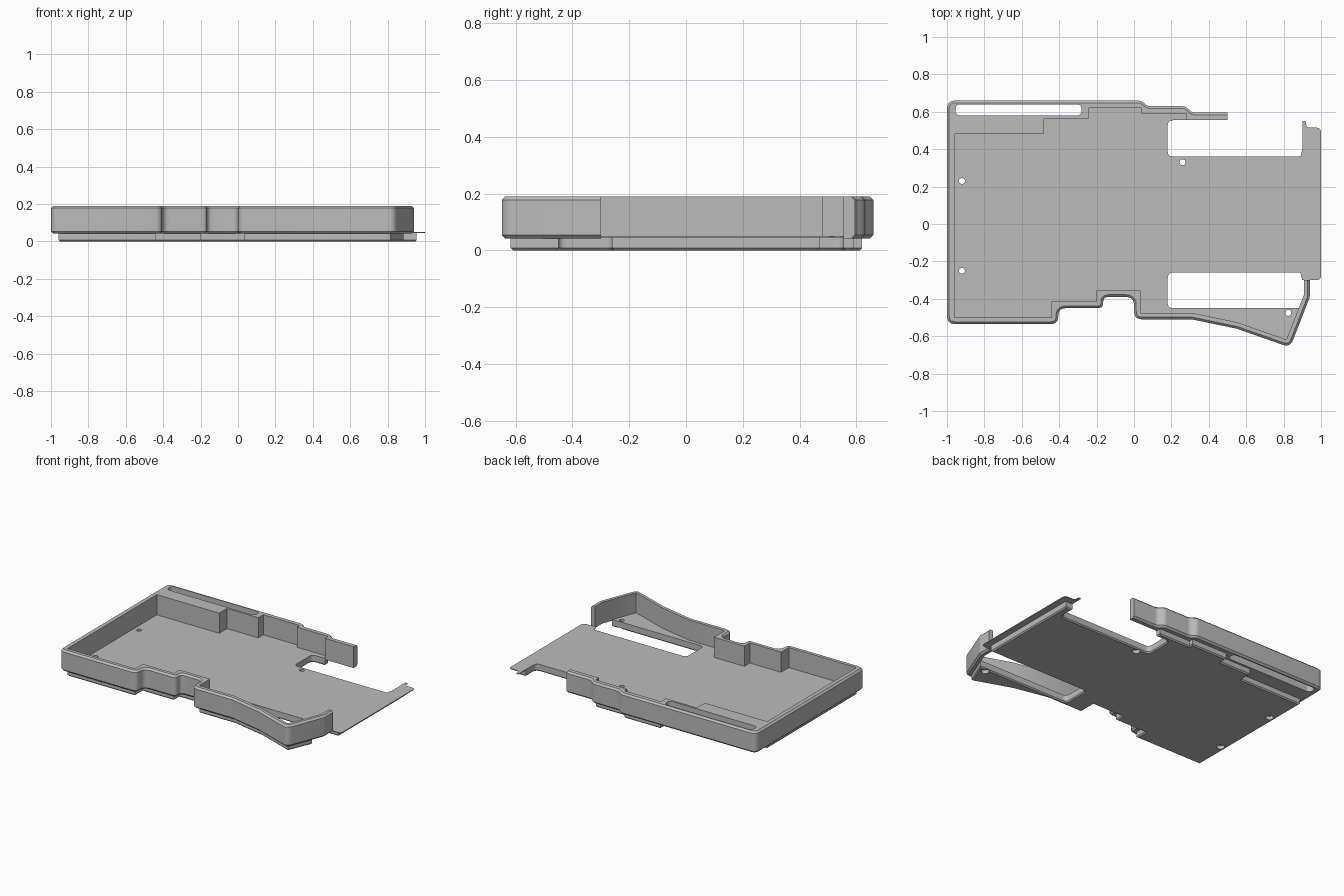
import bpy, bmesh, math
from mathutils import Vector

cube = bpy.data.objects.get("Cube")
if cube:
    bpy.data.objects.remove(cube)

grey = bpy.data.materials.new("matte grey")
grey.use_nodes = True
grey.diffuse_color = (0.5, 0.5, 0.5, 1)
grey.node_tree.nodes["Principled BSDF"].inputs["Base Color"].default_value = (0.5, 0.5, 0.5, 1)

WALL_BOTTOM, WALL_TOP, FLOOR = 0.042, 0.19, 0.05


def fillet(path, radius, closed=False, steps=5):
    """Round the corners of a path; the ends of an open path stay put."""
    out, n = [], len(path)
    for i in range(n):
        p = Vector(path[i])
        if not closed and i in (0, n - 1):
            out.append(p)
            continue
        a, b = Vector(path[i - 1]) - p, Vector(path[(i + 1) % n]) - p
        half = a.angle(b) / 2
        cut = min(radius / math.tan(half), a.length * 0.48, b.length * 0.48)
        start, end = p + a.normalized() * cut, p + b.normalized() * cut
        for k in range(steps + 1):
            t = k / steps
            out.append(start * (1 - t) ** 2 + p * 2 * t * (1 - t) + end * t * t)
    return out


def prism(name, path, z0, z1, chamfer=0, bevel_count=0, top=True, bottom=True):
    """Extrude an outline; chamfer its first bevel_count rim edges."""
    bm = bmesh.new()
    n = len(path)
    low, high = [[bm.verts.new((p[0], p[1], z)) for p in path] for z in (z0, z1)]
    bm.faces.new(low[::-1])
    bm.faces.new(high)
    for i in range(n):
        j = (i + 1) % n
        bm.faces.new((low[i], low[j], high[j], high[i]))
    bmesh.ops.recalc_face_normals(bm, faces=bm.faces)
    if chamfer:
        rims = [r for r, on in ((low, bottom), (high, top)) if on]
        edges = [bm.edges.get((r[i], r[(i + 1) % n])) for r in rims for i in range(bevel_count)]
        bmesh.ops.bevel(bm, geom=edges, offset=chamfer, segments=1,
                        affect='EDGES', clamp_overlap=True)
    mesh = bpy.data.meshes.new(name)
    bm.to_mesh(mesh)
    bm.free()
    mesh.materials.append(grey)
    obj = bpy.data.objects.new(name, mesh)
    bpy.context.collection.objects.link(obj)
    return obj


def circle(x, y, r, n=24):
    return [(x + r * math.cos(math.tau * i / n), y + r * math.sin(math.tau * i / n)) for i in range(n)]


def cut(target, name, path, z0, z1):
    cutter = prism(name, path, z0, z1)
    cutter.hide_render = True
    cutter.hide_viewport = True
    cutter.display_type = 'WIRE'
    mod = target.modifiers.new(name, 'BOOLEAN')
    mod.operation, mod.solver, mod.object = 'DIFFERENCE', 'EXACT', cutter


def smooth(obj):
    bpy.ops.object.select_all(action='DESELECT')
    obj.select_set(True)
    bpy.context.view_layer.objects.active = obj
    bpy.ops.object.shade_smooth_by_angle(angle=math.radians(25))


# Outer outline, from the back end round to the front end
outer = [(.5, .595), (.31, .595), (.275, .63), (.075, .63), (.035, .66), (-1, .66),
         (-1, -.535), (-.405, -.535), (-.405, -.45), (-.165, -.45), (-.165, -.39),
         (0, -.39), (0, -.51), (.31, -.51), (.55, -.56), (.835, -.66), (.94, -.39), (.94, -.3)]

# Pocket outline, back part and front part
pocket_back = [(.28, .555), (.28, .59), (.04, .59), (.04, .62), (-.24, .62),
               (-.24, .565), (-.48, .565), (-.48, .48), (-.96, .48)]
pocket_front = [(-.96, -.5), (-.44, -.5), (-.44, -.415), (-.2, -.415), (-.2, -.355),
                (.035, -.355), (.035, -.475), (.31, -.475), (.55, -.525), (.815, -.618)]
pocket = pocket_back + pocket_front

# Perimeter wall with the wide ledge at the back
rounded = fillet(outer, 0.045)
inner = pocket[::-1]
wall = prism("perimeter_wall", rounded + [(.908, -.3), (.908, -.38)] + inner + [(.5, .555)],
             WALL_BOTTOM, WALL_TOP, 0.012, len(rounded) - 1)
slot = fillet([(-.955, .58), (-.28, .58), (-.28, .64), (-.955, .64)], 0.03, closed=True)
cut(wall, "ledge_slot_cutter", slot, -0.1, 0.4)
smooth(wall)

# Floor slab, following the pocket and stepping round both windows
window_back = fillet([(.9, .47), (.9, .36), (.18, .36), (.18, .555), (.28, .555)], 0.03)
window_front = fillet([(.885, -.45), (.18, -.45), (.18, -.26), (.955, -.26)], 0.03)
floor_path = window_back + pocket_back[1:] + pocket_front + window_front + [(.955, .47)]
floor = prism("floor_slab", floor_path, 0, FLOOR, 0.008, len(floor_path), top=False)
for i, (x, y) in enumerate([(-.92, .23), (-.92, -.25), (.26, .33), (.825, -.475)]):
    cut(floor, f"screw_hole_cutter_{i}", circle(x, y, .016), -0.1, 0.2)
    cut(floor, f"screw_recess_cutter_{i}", circle(x, y, .025), -0.1, 0.025)
smooth(floor)

# Thin flange along the open side
flange_path = ([(.89, -.26), (.9, -.3)] +
               fillet([(.9, -.3), (1, -.3), (1, .515), (.922, .515), (.918, .552), (.9, .552)], 0.025)[1:] +
               [(.9, .4), (.89, .36)])
flange = prism("side_flange", flange_path, FLOOR - 0.005, FLOOR)
